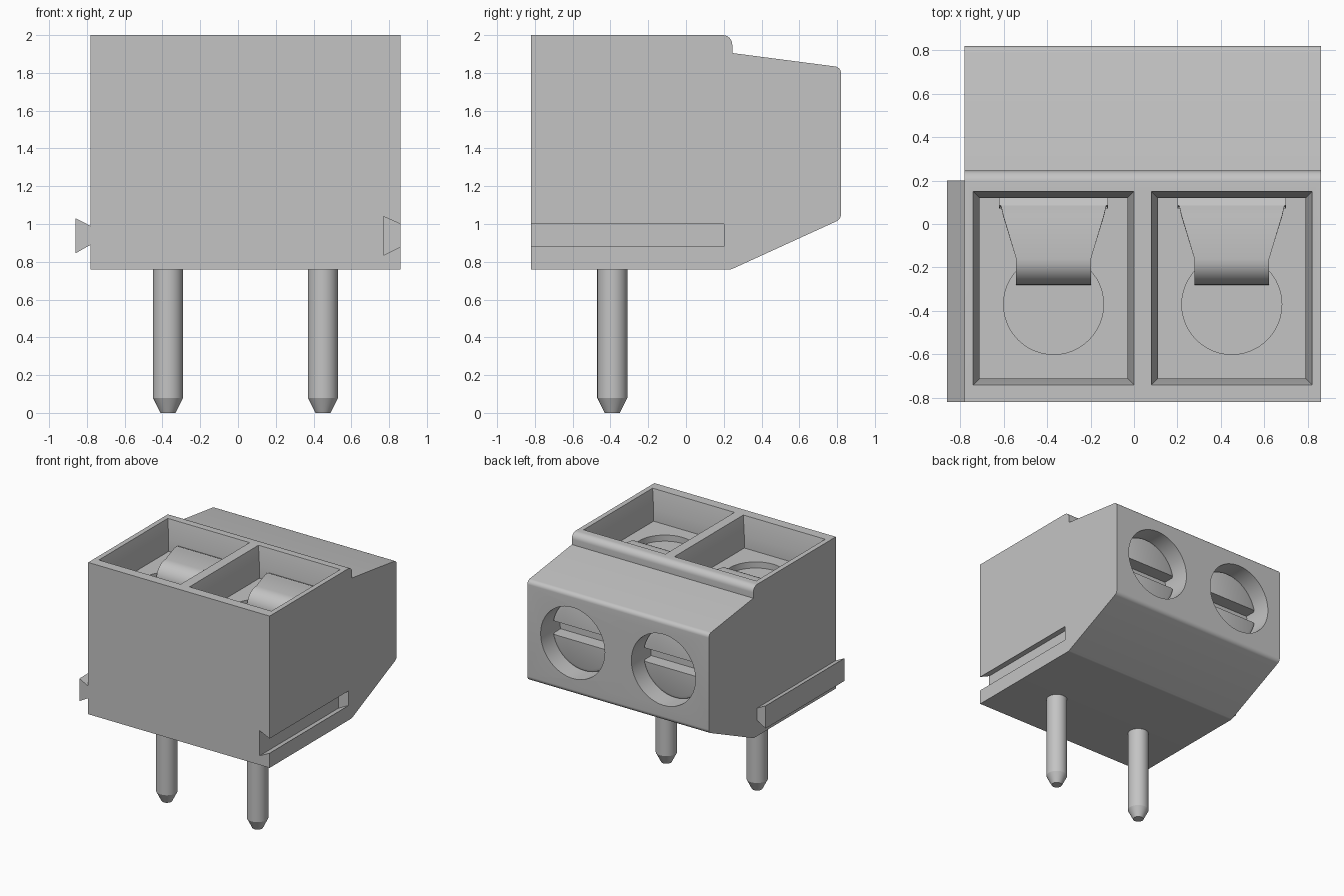
import bpy, bmesh, math
from mathutils import Vector, Matrix

if "Cube" in bpy.data.objects:
    bpy.data.objects.remove(bpy.data.objects["Cube"])

grey = bpy.data.materials.new("light_grey")
grey.use_nodes = True
GREY = (0.55, 0.55, 0.55, 1)
grey.diffuse_color = GREY
grey.node_tree.nodes["Principled BSDF"].inputs["Base Color"].default_value = GREY


def finish(name, bm):
    bmesh.ops.recalc_face_normals(bm, faces=bm.faces)
    me = bpy.data.meshes.new(name)
    bm.to_mesh(me)
    bm.free()
    me.materials.append(grey)
    ob = bpy.data.objects.new(name, me)
    bpy.context.collection.objects.link(ob)
    return ob


def select(ob):
    bpy.ops.object.select_all(action='DESELECT')
    ob.select_set(True)
    bpy.context.view_layer.objects.active = ob


def smooth(ob, angle=30):
    select(ob)
    bpy.ops.object.shade_smooth_by_angle(angle=math.radians(angle))


def rounded(points, steps=6):
    """Profile of (a, b, radius) corners turned into a list of (a, b)."""
    out = []
    for i, (a, b, r) in enumerate(points):
        p = Vector((a, b))
        if r == 0:
            out.append(p)
            continue
        u = (Vector(points[i - 1][:2]) - p).normalized()
        v = (Vector(points[(i + 1) % len(points)][:2]) - p).normalized()
        half = u.angle(v) / 2
        c = p + (u + v).normalized() * (r / math.sin(half))
        s, e = p + u * (r / math.tan(half)) - c, p + v * (r / math.tan(half)) - c
        for k in range(steps + 1):
            out.append(c + s.lerp(e, k / steps).normalized() * r)
    return out


def prism(name, profile, to3d, lo, hi):
    """Extrude a 2D profile from lo to hi; to3d maps (a, b, depth) to xyz."""
    bm = bmesh.new()
    ends = [[bm.verts.new(to3d(a, b, d)) for a, b in profile] for d in (lo, hi)]
    n = len(profile)
    for ring in ends:
        bm.faces.new(ring)
    for i in range(n):
        j = (i + 1) % n
        bm.faces.new((ends[0][i], ends[0][j], ends[1][j], ends[1][i]))
    return finish(name, bm)


def along_y(a, b, d):
    return (a, d, b)


def stack(name, rings):
    """Loft closed rings of equal length."""
    bm = bmesh.new()
    vs = [[bm.verts.new(p) for p in ring] for ring in rings]
    n = len(vs[0])
    for r0, r1 in zip(vs, vs[1:]):
        for i in range(n):
            bm.faces.new((r0[i], r0[(i + 1) % n], r1[(i + 1) % n], r1[i]))
    bm.faces.new(vs[0])
    bm.faces.new(vs[-1])
    return finish(name, bm)


def circle(cx, cy, z, r, n=48):
    return [(cx + r * math.cos(2 * math.pi * i / n),
             cy + r * math.sin(2 * math.pi * i / n), z) for i in range(n)]


def rect(x0, x1, y0, y1, z):
    return [(x0, y0, z), (x1, y0, z), (x1, y1, z), (x0, y1, z)]


def cut(target, cutter):
    select(target)
    mod = target.modifiers.new("cut", 'BOOLEAN')
    mod.operation, mod.solver, mod.object = 'DIFFERENCE', 'EXACT', cutter
    bpy.ops.object.modifier_apply(modifier=mod.name)
    bpy.data.objects.remove(cutter)


CENTRES = (-0.37, 0.45)
FLOOR = 1.75
SCREW_Z, SCREW_R = 1.43, 0.29
BACK = 0.82

# Housing: side profile extruded across the width
housing = prism("housing", rounded([
    (-0.82, 0.76, 0), (0.24, 0.76, 0.03), (BACK, 1.025, 0.04), (BACK, 1.83, 0.035),
    (0.245, 1.905, 0), (0.245, 2.0, 0.05), (-0.82, 2.0, 0)]),
    lambda a, b, d: (d, a, b), -0.78, 0.86)

# Dovetail groove in one side, matching tongue on the other
cut(housing, prism("groove_cutter",
                   [(0.77, 0.835), (0.87, 0.885), (0.87, 0.995), (0.77, 1.04)],
                   along_y, -0.9, 0.2))
prism("dovetail_tongue", [(-0.86, 0.845), (-0.775, 0.893), (-0.775, 0.987), (-0.86, 1.03)],
      along_y, -0.82, 0.2)

for cx in CENTRES:
    side = "right" if cx < 0 else "left"

    # Wire pocket with a steep chamfered rim
    x0, x1, y0, y1 = cx - 0.37, cx + 0.37, -0.74, 0.15
    b = 0.03
    cut(housing, stack("pocket_cutter", [
        rect(x0 + b, x1 - b, y0 + b, y1 - b, FLOOR),
        rect(x0 + b, x1 - b, y0 + b, y1 - b, 1.85),
        rect(x0, x1, y0, y1, 2.0),
        rect(x0, x1, y0, y1, 2.1)]))
    # Round recess in the pocket floor
    cut(housing, stack("recess_cutter", [circle(cx, -0.37, FLOOR - 0.05, 0.23),
                                         circle(cx, -0.37, FLOOR + 0.03, 0.23)]))
    # Screw hole in the back
    disc = [(x, z) for x, z, _ in circle(cx, SCREW_Z, 0, SCREW_R)]
    cut(housing, prism("screw_hole_cutter", disc, along_y, BACK - 0.3, BACK + 0.1))

    # Slotted screw head with a softened edge
    screw = stack(side + "_screw", [
        [(x, y, z) for x, z, y in circle(cx, SCREW_Z, d, r)]
        for d, r in ((BACK - 0.32, SCREW_R), (BACK - 0.17, SCREW_R),
                     (BACK - 0.148, SCREW_R - 0.008), (BACK - 0.14, SCREW_R - 0.03))])
    cut(screw, prism("slot_cutter",
                     [(cx - 0.4, SCREW_Z - 0.055), (cx + 0.4, SCREW_Z - 0.055),
                      (cx + 0.4, SCREW_Z + 0.055), (cx - 0.4, SCREW_Z + 0.055)],
                     along_y, BACK - 0.25, BACK))
    smooth(screw)

    # Clamp tab: tapered strip that curls down at the front
    path = [(0.125, 1.815, 0.25), (0.085, 1.832, 0.25), (0.084, 1.832, 0.242),
            (0.04, 1.84, 0.232), (-0.16, 1.84, 0.172)]
    for k in range(1, 9):
        t = math.pi / 2 * k / 8
        path.append((-0.16 - 0.12 * math.sin(t), 1.72 + 0.12 * math.cos(t), 0.172))
    bm = bmesh.new()
    rows = [[bm.verts.new((cx + s * w, y, z)) for s in (-1, 1)] for y, z, w in path]
    for r0, r1 in zip(rows, rows[1:]):
        bm.faces.new((r0[0], r0[1], r1[1], r1[0]))
    tab = finish(side + "_clamp_tab", bm)
    if tab.data.polygons[3].normal.z < 0:
        tab.data.flip_normals()
    solid = tab.modifiers.new("thickness", 'SOLIDIFY')
    solid.thickness, solid.offset = 0.04, -1
    select(tab)
    bpy.ops.object.modifier_apply(modifier=solid.name)
    smooth(tab)

    # Solder pin with a tapered tip
    smooth(stack(side + "_pin", [circle(cx, -0.39, z, r, 32) for z, r in
                                 ((0, 0.04), (0.08, 0.08), (0.78, 0.08))]), 25)

smooth(housing)
